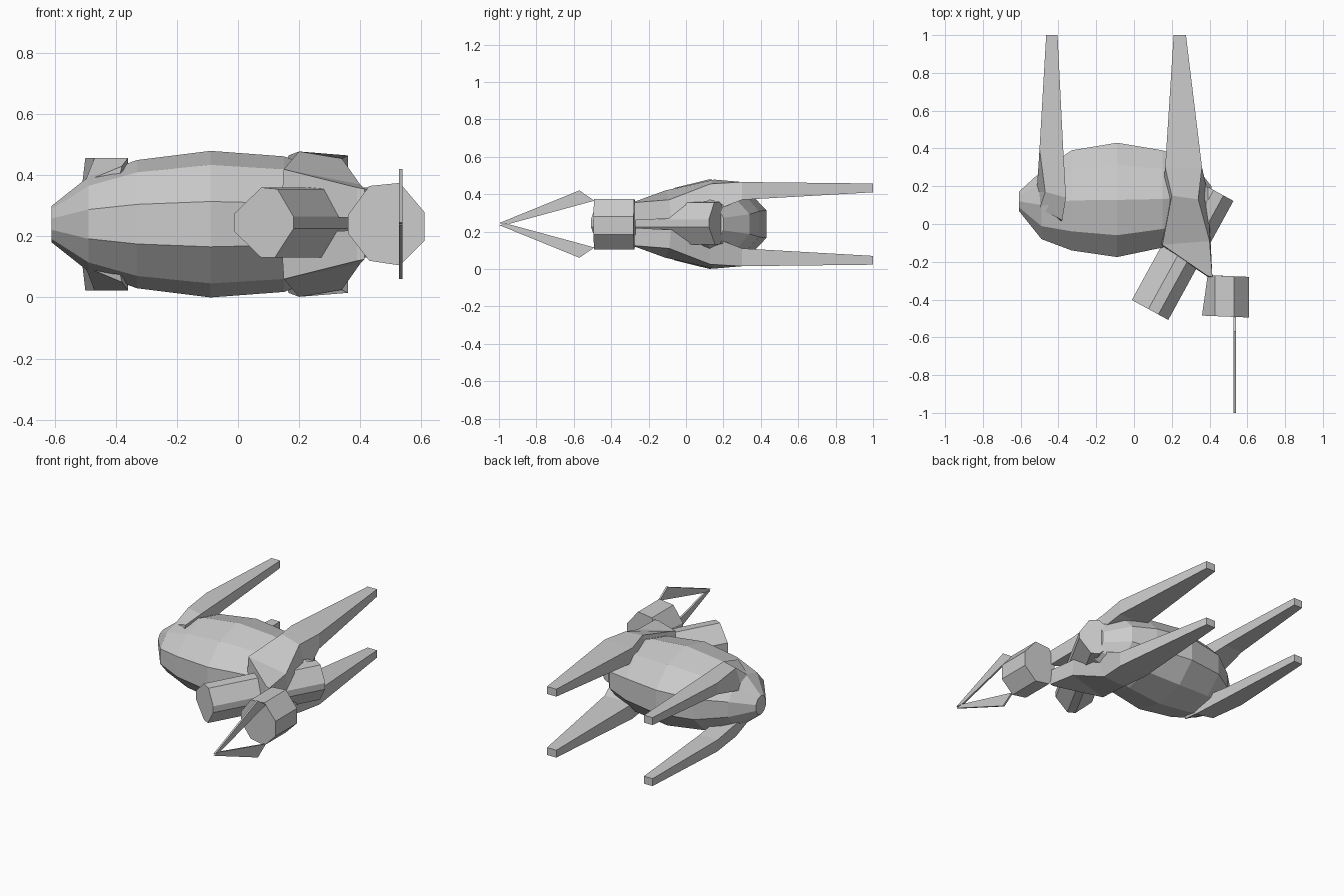
import bpy, bmesh, math
from mathutils import Vector

MID = 0.24  # symmetry plane height (the animal lies on its side)


def loft(name, rings):
    """Skin a list of equal-length point rings and cap both ends."""
    bm = bmesh.new()
    vs = [[bm.verts.new(p) for p in r] for r in rings]
    n = len(rings[0])
    for a, b in zip(vs, vs[1:]):
        for i in range(n):
            j = (i + 1) % n
            bm.faces.new((a[i], a[j], b[j], b[i]))
    bm.faces.new(vs[0][::-1])
    bm.faces.new(vs[-1])
    bmesh.ops.recalc_face_normals(bm, faces=bm.faces)
    me = bpy.data.meshes.new(name)
    bm.to_mesh(me)
    bm.free()
    ob = bpy.data.objects.new(name, me)
    bpy.context.collection.objects.link(ob)
    return ob


def mirrored(name, rings):
    loft(name + "_upper", rings)
    loft(name + "_lower", [[(x, y, 2 * MID - z) for x, y, z in r] for r in rings])


def box_ring(y, x0, x1, z0, z1):
    return [(x0, y, z0), (x1, y, z0), (x1, y, z1), (x0, y, z1)]


# Body: faceted barrel, sections along x (x, y min, y max, half height)
body = [(-0.61, 0.07, 0.17, 0.06), (-0.49, -0.08, 0.28, 0.155),
        (-0.33, -0.14, 0.39, 0.21), (-0.09, -0.175, 0.43, 0.24),
        (0.15, -0.125, 0.39, 0.222), (0.30, -0.06, 0.34, 0.17),
        (0.41, 0.04, 0.20, 0.11)]
N = 10
loft("body", [[(x, (a + b) / 2 + (b - a) / 2 * math.cos(2 * math.pi * (i + .5) / N) / math.cos(math.pi / N),
                MID + h * math.sin(2 * math.pi * (i + .5) / N)) for i in range(N)]
              for x, a, b, h in body])

# Front legs with long shoulder blades running up to the head
mirrored("front_leg", [
    box_ring(1.0, 0.21, 0.275, 0.41, 0.457),
    box_ring(0.30, 0.165, 0.36, 0.37, 0.465),
    [(0.15, 0.15, 0.34), (0.40, 0.12, 0.30), (0.34, 0.13, 0.455), (0.20, 0.15, 0.478)],
    [(0.14, -0.11, 0.27), (0.405, -0.08, 0.27), (0.40, -0.09, 0.37), (0.15, -0.11, 0.42)],
    [(0.39, -0.28, 0.26), (0.415, -0.28, 0.26), (0.415, -0.28, 0.355), (0.39, -0.275, 0.36)]])

# Hind legs with hips
mirrored("hind_leg", [
    box_ring(1.0, -0.465, -0.405, 0.41, 0.457),
    box_ring(0.40, -0.50, -0.375, 0.385, 0.457),
    [(-0.515, 0.17, 0.33), (-0.36, 0.14, 0.36), (-0.36, 0.14, 0.457), (-0.47, 0.17, 0.457)],
    [(-0.52, 0.10, 0.32), (-0.40, 0.0, 0.34), (-0.38, 0.02, 0.43), (-0.50, 0.08, 0.38)]])

# Slanted eight-sided block: sticks out behind the head, passes through to the chest
start, end = Vector((0.085, -0.455)), Vector((0.43, 0.175))
d = (end - start).normalized()
side = Vector((d.y, -d.x))
outline = [(-0.11, -0.03), (-0.11, 0.03), (-0.01, 0.115), (0.05, 0.11),
           (0.11, 0.02), (0.11, -0.02), (0.04, -0.115), (-0.01, -0.115)]
loft("muzzle_and_chest", [[(c.x + side.x * u, c.y + side.y * u, MID + 0.005 + w)
                           for u, w in outline] for c in (start, end)])

# Head block
head = [(0.36, 0.21), (0.36, 0.27), (0.43, 0.365), (0.53, 0.375),
        (0.61, 0.28), (0.61, 0.185), (0.53, 0.105), (0.43, 0.12)]
loft("head", [[(x + (0.03 if x < 0.4 and y > -0.3 else 0), y - 0.04 * (x - 0.36), z) for x, z in head]
              for y in (-0.27, -0.485)])

# Horns: thin blades meeting at the tip
blade = [(-0.49, 0.365), (-0.57, 0.42), (-1.0, 0.245), (-0.95, 0.24)]
mirrored("horn", [[(x, y, z) for y, z in blade] for x in (0.528, 0.539)])
